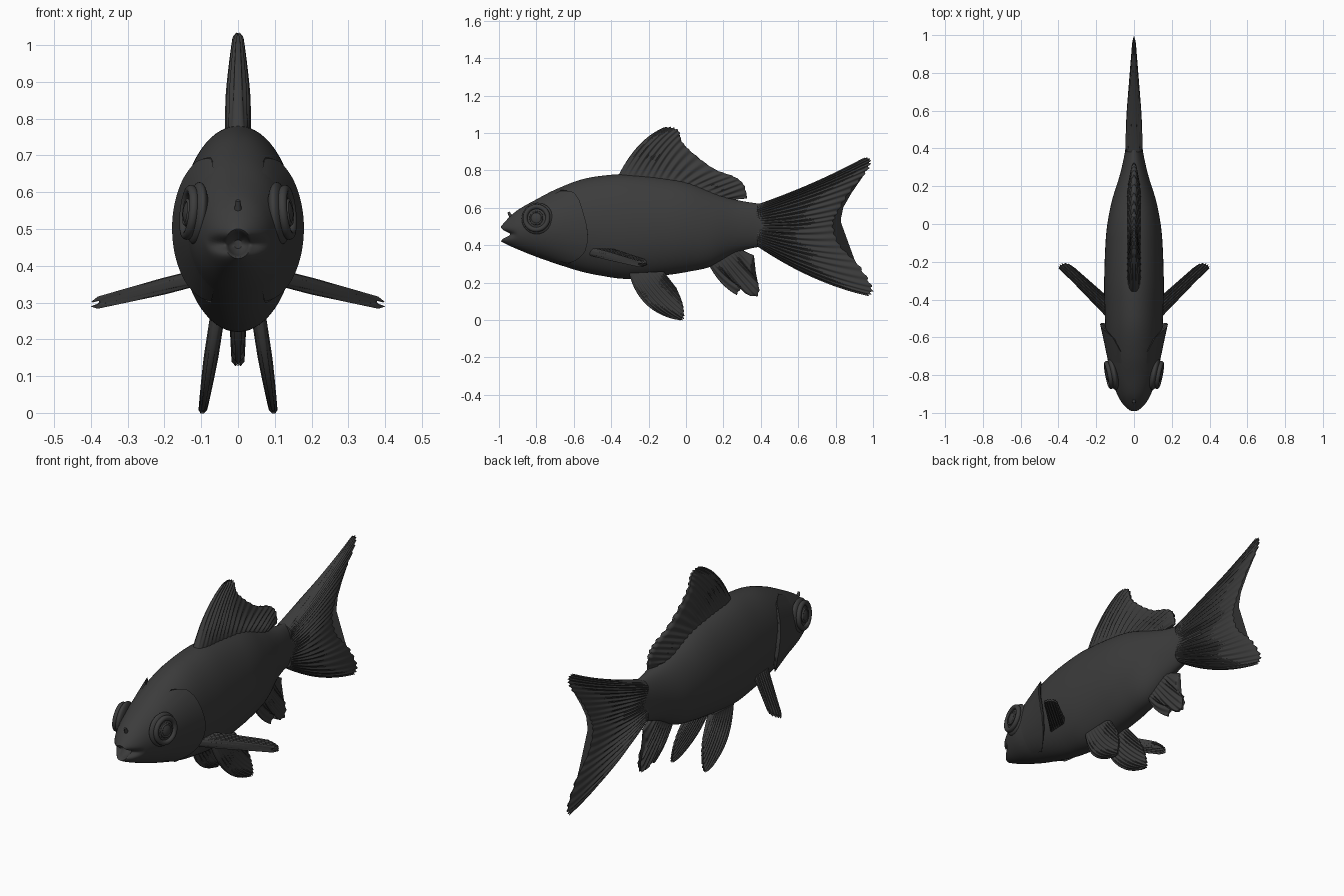
import bpy, bmesh, math
from mathutils import Vector

if "Cube" in bpy.data.objects:
    bpy.data.objects.remove(bpy.data.objects["Cube"])

skin = bpy.data.materials.new("charcoal_grey")
skin.diffuse_color = (0.045, 0.045, 0.045, 1)
skin.use_nodes = True
skin.node_tree.nodes["Principled BSDF"].inputs["Base Color"].default_value = skin.diffuse_color


def finish(ob, angle=50):
    ob.data.materials.clear()
    ob.data.materials.append(skin)
    bpy.ops.object.select_all(action='DESELECT')
    ob.select_set(True)
    bpy.context.view_layer.objects.active = ob
    bpy.ops.object.shade_smooth_by_angle(angle=math.radians(angle))


def loft(name, rows, closed=True, caps=True):
    """Skin a list of equal-length point rows."""
    bm = bmesh.new()
    vs = [[bm.verts.new(p) for p in r] for r in rows]
    n = len(rows[0])
    for a, b in zip(vs, vs[1:]):
        for i in range(n if closed else n - 1):
            j = (i + 1) % n
            bm.faces.new((a[i], a[j], b[j], b[i]))
    if caps:
        bm.faces.new(vs[0])
        bm.faces.new(vs[-1])
    bmesh.ops.recalc_face_normals(bm, faces=bm.faces)
    me = bpy.data.meshes.new(name)
    bm.to_mesh(me)
    bm.free()
    ob = bpy.data.objects.new(name, me)
    bpy.context.collection.objects.link(ob)
    finish(ob)
    return ob


# body stations: y, top z, bottom z, half width
ST = [(-.99, .50, .42, .035), (-.95, .545, .40, .065), (-.9, .588, .378, .09),
      (-.8, .645, .338, .125), (-.7, .697, .303, .14), (-.57, .748, .262, .15),
      (-.46, .77, .238, .155), (-.31, .78, .22, .158), (-.085, .757, .243, .15),
      (.02, .735, .26, .138), (.13, .693, .285, .115), (.26, .645, .355, .075),
      (.37, .625, .388, .05), (.45, .615, .392, .04), (.56, .57, .43, .028)]


def station(y):
    """Smooth interpolation of the body stations."""
    k = max(i for i in range(len(ST) - 1) if i == 0 or ST[i][0] <= y)
    a, b = ST[k], ST[k + 1]
    p, q = ST[max(k - 1, 0)], ST[min(k + 2, len(ST) - 1)]
    d = b[0] - a[0]
    t = (y - a[0]) / d
    out = []
    for c in (1, 2, 3):
        m0 = (b[c] - p[c]) / (b[0] - p[0]) * d
        m1 = (q[c] - a[c]) / (q[0] - a[0]) * d
        out.append((2*t**3 - 3*t*t + 1) * a[c] + (t**3 - 2*t*t + t) * m0
                   + (3*t*t - 2*t**3) * b[c] + (t**3 - t*t) * m1)
    return out


def skin_point(y, t, off=0, side=1):
    top, bot, w = station(y)
    return Vector((side * (w + off) * math.sin(t), y,
                   (top + bot) / 2 + ((top - bot) / 2 + off) * math.cos(t)))


# body, with an inward mouth at the front and a notch between the jaws
N = 64
def ring(y):
    return [skin_point(y, 2 * math.pi * i / N) for i in range(N)]

front = ring(-.99)
rows = []
for s, y in ((.3, -.92), (.6, -.935), (.78, -.97), (.9, -.988)):
    rows.append([Vector((p.x * s, y, .458 + (p.z - .458) * s)) for p in front])
rows += [ring(-.99 + 1.55 * (i / 90) ** 1.2) for i in range(91)]
for r in rows:
    for p in r:
        fade = min(1, max(0, (-.9 - p.y) / .09))
        p.y += .05 * fade * math.exp(-((p.z - .458) / .02) ** 2)
loft("body", rows)

# gill covers: plates lifting off the body towards a curved rear edge
EDGE = [-.67, -.60, -.57, -.55, -.53, -.523, -.54, -.585, -.64]
for side, label in ((1, "right"), (-1, "left")):
    rows = []
    for s, lift in [(i / 16, None) for i in range(17)] + [(1, .012), (.9, -.015)]:
        r = []
        for j in range(41):
            u = j / 40
            k = min(int(u * 8), 7)
            e = EDGE[k] + (EDGE[k + 1] - EDGE[k]) * (u * 8 - k)
            y = -.79 + (e + .79) * s
            full = -.003 + .03 * s ** 1.5 * (.35 + .65 * math.sin(math.pi * u))
            r.append(skin_point(y, .5 + 2.15 * u, full if lift is None else lift, side))
        rows.append(r)
    loft("gill_cover_" + label, rows, closed=False, caps=False)


def sample(pts, u):
    """Catmull-Rom point on a 2D polyline."""
    x = u * (len(pts) - 1)
    k = min(int(x), len(pts) - 2)
    t = x - k
    P = [Vector(pts[min(max(k + d, 0), len(pts) - 1)]) for d in (-1, 0, 1, 2)]
    return .5 * (2 * P[1] + (P[2] - P[0]) * t + (2*P[0] - 5*P[1] + 4*P[2] - P[3]) * t * t
                 + (3*P[1] - P[0] - 3*P[2] + P[3]) * t ** 3)


def fin(name, base, tip, thick, rays, place, b0=(0, 0), b1=(0, 0), nu=140, nv=16):
    """Ribbed fin spanning base to tip; b0 and b1 bow its two side edges."""
    rows = []
    for j in range(nv + 1):
        v = j / nv
        plus, minus = [], []
        for i in range(nu + 1):
            u = i / nu
            rib = math.cos(2 * math.pi * rays * u)
            a, b = sample(base, u), sample(tip, u)
            bow = Vector(b0) * (1 - u) ** 2 + Vector(b1) * u ** 2
            p = a.lerp(b, v * (1 + .012 * rib * v)) + bow * 4 * v * (1 - v)
            h = thick[0] + (thick[1] - thick[0]) * v
            h *= (1 + .22 * rib * min(1, 3 * v)) * min(1, .15 + math.sqrt(16 * u * (1 - u)) * .6)
            if j == nv:
                h *= .4
            plus.append(place(p, h))
            minus.append(place(p, -h))
        rows.append(plus + minus[::-1])
    loft(name, rows)


def upright(p, h):
    return (h, p.x, p.y)


# fins on the centre line
fin("dorsal_fin", [(-.37, .755), (-.19, .745), (.02, .71), (.22, .64)],
    [(-.12, 1.027), (-.08, 1.03), (-.04, 1.01), (-.02, .95), (.05, .88), (.155, .805),
     (.26, .765), (.31, .72), (.326, .65)],
    (.036, .011), 18, upright, b0=(-.012, .038))
fin("tail_fin", [(.38, .618), (.38, .395)],
    [(.95, .868), (.982, .855), (.968, .80), (.875, .686), (.81, .58), (.785, .505),
     (.82, .40), (.92, .296), (.993, .174), (.975, .13)],
    (.046, .006), 24, upright, b0=(.01, -.01), b1=(0, -.035), nu=200)
fin("anal_fin", [(.12, .30), (.20, .34), (.28, .385)],
    [(.27, .135), (.30, .175), (.32, .14), (.38, .13), (.388, .19), (.352, .26), (.363, .345)],
    (.022, .014), 10, upright, b0=(-.01, -.015))

# paired fins
for side, label in ((1, "right"), (-1, "left")):
    fin("pelvic_fin_" + label, [(-.305, .25), (-.12, .26)],
        [(-.06, .006), (-.016, .006), (-.016, .08), (-.05, .17)],
        (.02, .009), 11,
        lambda p, h: (side * (.058 + (.25 - p.y) * .155 + h), p.x, p.y), b0=(-.035, -.04))
    fin("pectoral_fin_" + label, [(.11, -.53), (.11, -.41)],
        [(.375, -.255), (.397, -.235), (.385, -.215), (.35, -.21), (.31, -.235)],
        (.022, .013), 9,
        lambda p, h: (side * p.x, p.y, .36 - .25 * (p.x - .14) + h))

# eyes: brow mound, socket ring, eyeball and iris ring
for side, label in ((1, "right"), (-1, "left")):
    nrm = Vector((side, -.2, .1)).normalized()
    rot = nrm.to_track_quat('Z', 'Y').to_euler()
    c = Vector((side * .112, -.795, .543))
    for part, r, depth in (("eye_mound", .085, .026), ("eyeball", .05, .038)):
        bpy.ops.mesh.primitive_uv_sphere_add(segments=40, ring_count=20, radius=1,
                                             location=c, rotation=rot)
        ob = bpy.context.object
        ob.scale = (r, r, depth)
        ob.name = part + "_" + label
        finish(ob)
    for part, r, m, d in (("eye_socket", .062, .013, .022), ("iris_ring", .032, .005, .029)):
        bpy.ops.mesh.primitive_torus_add(major_radius=r, minor_radius=m, major_segments=48,
                                         minor_segments=12, location=c + nrm * d, rotation=rot)
        ob = bpy.context.object
        ob.name = part + "_" + label
        finish(ob)

# nostril bump on the snout
bpy.ops.mesh.primitive_cone_add(vertices=16, radius1=.012, radius2=.006, depth=.04,
                                location=(0, -.94, .56), rotation=(.5, 0, 0))
bpy.context.object.name = "nostril"
finish(bpy.context.object)
